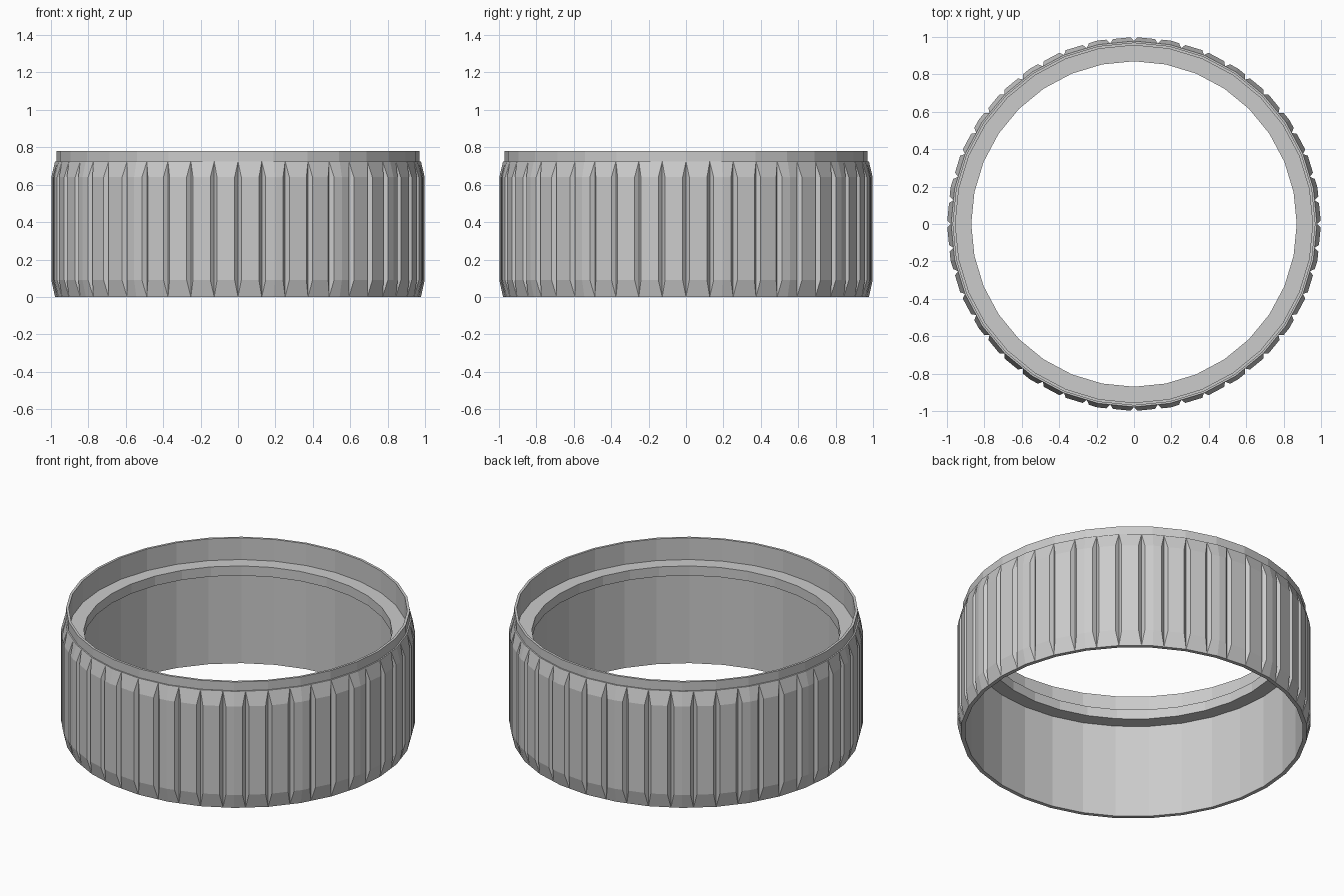
import bpy, bmesh
from math import pi, cos, sin, radians

if "Cube" in bpy.data.objects:
    bpy.data.objects.remove(bpy.data.objects["Cube"])

SIDES = 32        # facets of the ring body
GROOVES = 48      # V grooves around the grip
HALF = 0.018      # half angle of a groove mouth
FLOOR = 0.978     # radius of the groove bottom


def point(r, a, z):
    """Point on a faceted ring whose corners lie at radius r."""
    step = 2 * pi / SIDES
    f = cos(step / 2) / cos((a + 1e-9) % step - step / 2)
    return (r * f * cos(a), r * f * sin(a), z)


# closed profile: radius, height, grooved?
profile = [
    (0.978, 0.00, False), (1.00, 0.09, True),        # lower bevel
    (1.00, 0.64, True), (0.978, 0.725, False),       # grip wall, upper bevel
    (0.97, 0.725, False), (0.97, 0.78, False),       # top collar
    (0.955, 0.78, False), (0.955, 0.645, False),     # upper recess
    (0.87, 0.645, False), (0.87, 0.585, False),      # inner flange
    (0.955, 0.585, False), (0.955, 0.00, False),     # lower bore
]

bm = bmesh.new()
rings = []
for r, z, grooved in profile:
    ring = []
    for i in range(GROOVES):
        a = 2 * pi * i / GROOVES
        w = HALF if grooved else 0
        ring.append(bm.verts.new(point(r, a - w, z)))
        ring.append(bm.verts.new(point(FLOOR if grooved else r, a, z)))
        ring.append(bm.verts.new(point(r, a + w, z)))
        ring.append(bm.verts.new(point(r, a + pi / GROOVES, z)))
    rings.append(ring)

# skin neighbouring rings
n = GROOVES * 4
for k, lower in enumerate(rings):
    upper = rings[(k + 1) % len(rings)]
    for i in range(n):
        j = (i + 1) % n
        bm.faces.new((lower[i], lower[j], upper[j], upper[i]))

# collapse groove tips and merge flat facets
bmesh.ops.remove_doubles(bm, verts=bm.verts, dist=1e-4)
bmesh.ops.dissolve_limit(bm, angle_limit=radians(0.5), verts=bm.verts, edges=bm.edges)
bmesh.ops.recalc_face_normals(bm, faces=bm.faces)

mesh = bpy.data.meshes.new("grip_ring")
bm.to_mesh(mesh)
bm.free()
ring_obj = bpy.data.objects.new("grip_ring", mesh)
bpy.context.collection.objects.link(ring_obj)
